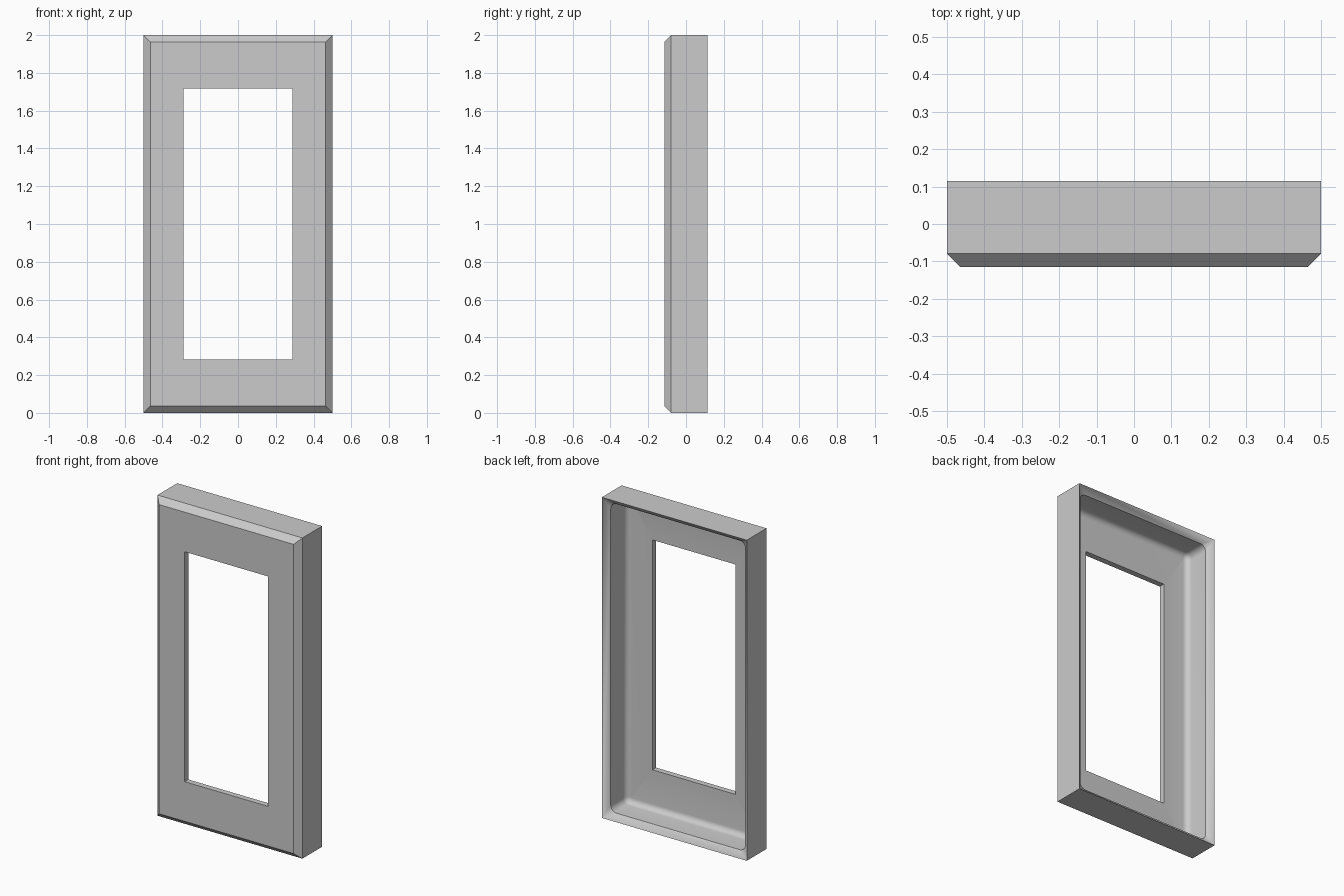
import bpy, bmesh, math

cube = bpy.data.objects.get("Cube")
if cube:
    bpy.data.objects.remove(cube, do_unlink=True)

WIDTH, HEIGHT = 1.0, 2.0
FRONT, BACK = -0.115, 0.115
WALL = 0.036          # shell thickness, also the size of the chamfers
BORDER = 0.2125       # rim of the panel left at the sides of the opening
SILL = 0.283          # and above and below it
FILLET = 0.035
STEPS = 6

grey = bpy.data.materials.new("plain grey")
grey.use_nodes = True
colour = (0.6, 0.6, 0.6, 1)
grey.diffuse_color = colour
grey.node_tree.nodes["Principled BSDF"].inputs["Base Color"].default_value = colour

bm = bmesh.new()


def ring(y, inset_x, inset_z=None, radius=0.0):
    """Rectangular loop of vertices at depth y, with rounded corners."""
    inset_z = inset_x if inset_z is None else inset_z
    half_x = WIDTH / 2 - inset_x - radius
    half_z = HEIGHT / 2 - inset_z - radius
    verts = []
    for quarter, (sx, sz) in enumerate([(1, 1), (-1, 1), (-1, -1), (1, -1)]):
        for i in range(STEPS + 1):
            a = (quarter + i / STEPS) * math.pi / 2
            verts.append(bm.verts.new((sx * half_x + radius * math.cos(a), y,
                                       HEIGHT / 2 + sz * half_z + radius * math.sin(a))))
    return verts


# Outside: opening, front face, chamfer, side walls, inward bevel at the back
rings = [
    ring(FRONT, BORDER, SILL),
    ring(FRONT, WALL),
    ring(FRONT + WALL, 0),
    ring(BACK, 0),
    ring(BACK - WALL, WALL, radius=FILLET + 0.003),
]
# Inside: walls rounding into the back of the panel
floor = FRONT + WALL
for i in range(STEPS + 1):
    a = i / STEPS * math.pi / 2
    step = FILLET * (1 - math.cos(a))
    rings.append(ring(floor + FILLET * (1 - math.sin(a)), WALL + step,
                      radius=FILLET + 0.003 - step))
rings.append(ring(floor, BORDER, SILL))

# Skin the loops, closing through the reveal of the opening
for a, b in zip(rings, rings[1:] + rings[:1]):
    n = len(a)
    for i in range(n):
        j = (i + 1) % n
        bm.faces.new((a[i], a[j], b[j], b[i]))
bmesh.ops.remove_doubles(bm, verts=bm.verts[:], dist=1e-5)
bmesh.ops.recalc_face_normals(bm, faces=bm.faces[:])

mesh = bpy.data.meshes.new("frame")
bm.to_mesh(mesh)
bm.free()
mesh.materials.append(grey)
frame = bpy.data.objects.new("frame", mesh)
bpy.context.collection.objects.link(frame)

bpy.ops.object.select_all(action="DESELECT")
frame.select_set(True)
bpy.context.view_layer.objects.active = frame
bpy.ops.object.shade_smooth_by_angle(angle=math.radians(30))
